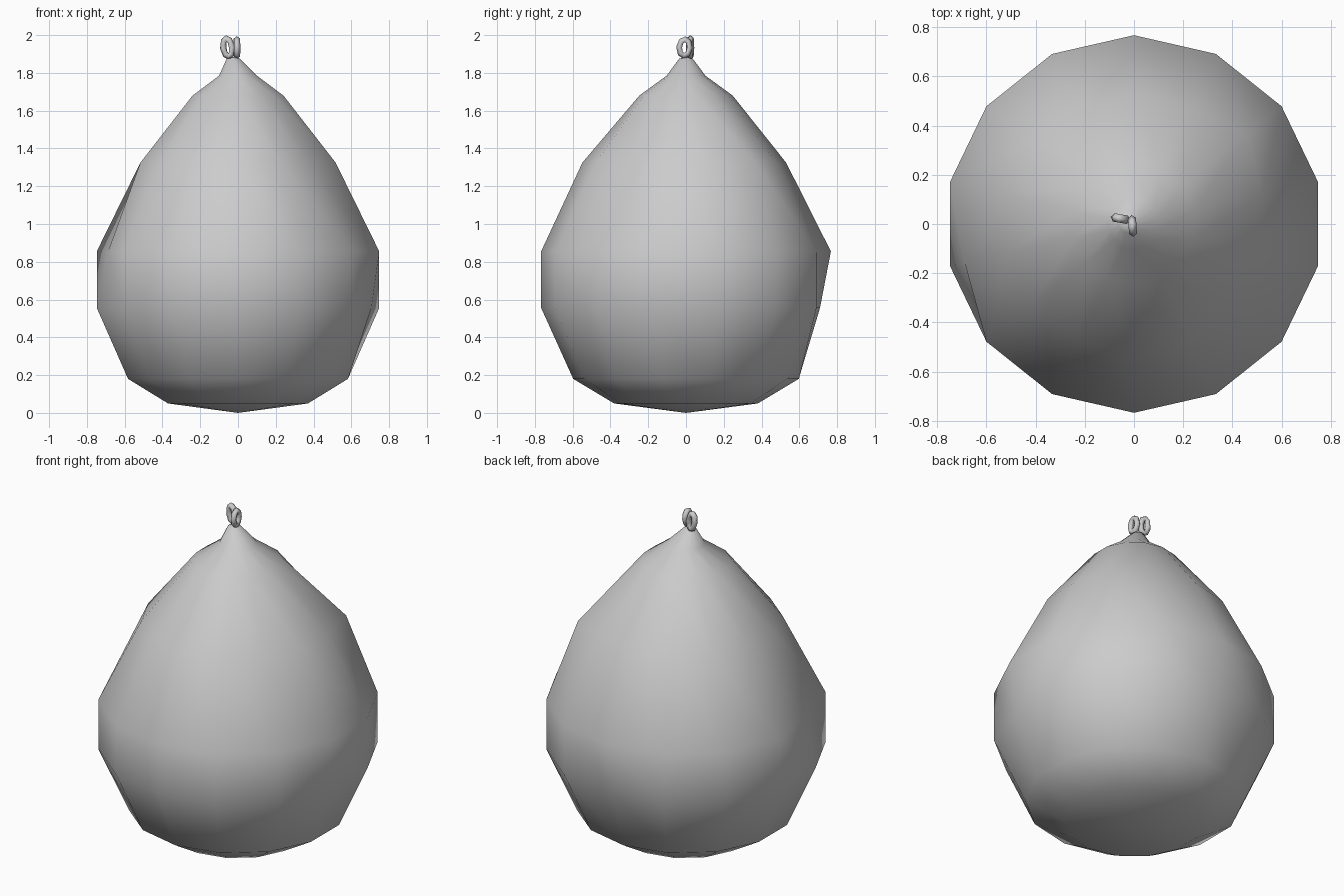
import bpy, bmesh
from math import sin, cos, pi, radians
from mathutils import Matrix, Vector

if "Cube" in bpy.data.objects:
    bpy.data.objects.remove(bpy.data.objects["Cube"])


def finish(bm, name):
    bmesh.ops.recalc_face_normals(bm, faces=bm.faces)
    for f in bm.faces:
        f.smooth = True
    me = bpy.data.meshes.new(name)
    bm.to_mesh(me)
    bm.free()
    ob = bpy.data.objects.new(name, me)
    bpy.context.collection.objects.link(ob)
    return ob


# pear-shaped sack: 14-sided rings (radius, z, x offset), closed at both ends
SIDES = 14
profile = [(0.38, 0.05, 0), (0.597, 0.18, 0), (0.767, 0.556, 0), (0.767, 0.855, 0),
           (0.53, 1.325, 0), (0.247, 1.68, 0), (0.103, 1.785, 0), (0.036, 1.875, -0.025)]
bm = bmesh.new()
rings = []
for r, z, ox in profile:
    rings.append([bm.verts.new((ox + r * sin(2 * pi * i / SIDES),
                                r * cos(2 * pi * i / SIDES), z)) for i in range(SIDES)])
bottom = bm.verts.new((0, 0, 0))
top = bm.verts.new((-0.02, 0, 1.885))
for i in range(SIDES):
    j = (i + 1) % SIDES
    for a, b in zip(rings, rings[1:]):
        bm.faces.new((a[i], a[j], b[j], b[i]))
    bm.faces.new((bottom, rings[0][j], rings[0][i]))
    bm.faces.new((top, rings[-1][i], rings[-1][j]))
# uneven dents and bulges of the soft sack: (ring, side, radial scale)
for ring, side, s in [(2, 0, 0.925), (2, 4, 0.945), (3, 10, 0.92),
                      (4, 5, 0.90), (4, 2, 1.12), (4, 7, 1.035)]:
    v = rings[ring][side]
    v.co.x *= s
    v.co.y *= s
finish(bm, "sack_body")


# tied cord loops: stretched low-poly rings standing on the neck
def cord_loop(name, centre, half_width, half_height, thick, turn, lean):
    bm = bmesh.new()
    n, m = 8, 5
    loop = []
    for i in range(n):
        a = 2 * pi * i / n
        out = Vector((cos(a), 0, sin(a)))
        mid = Vector((half_width * cos(a), 0, half_height * sin(a)))
        loop.append([bm.verts.new(mid + thick * (cos(2 * pi * k / m) * out
                     + sin(2 * pi * k / m) * Vector((0, 1, 0)))) for k in range(m)])
    for i in range(n):
        p, q = loop[i], loop[(i + 1) % n]
        for k in range(m):
            l = (k + 1) % m
            bm.faces.new((p[k], p[l], q[l], q[k]))
    bm.transform(Matrix.Translation(centre) @ Matrix.Rotation(radians(turn), 4, 'Z')
                 @ Matrix.Rotation(radians(lean), 4, 'Y'))
    finish(bm, name)


cord_loop("cord_loop_left", (-0.055, 0.022, 1.934), 0.023, 0.048, 0.018, -10, -8)
cord_loop("cord_loop_right", (-0.006, -0.008, 1.934), 0.027, 0.043, 0.017, 94, 5)
